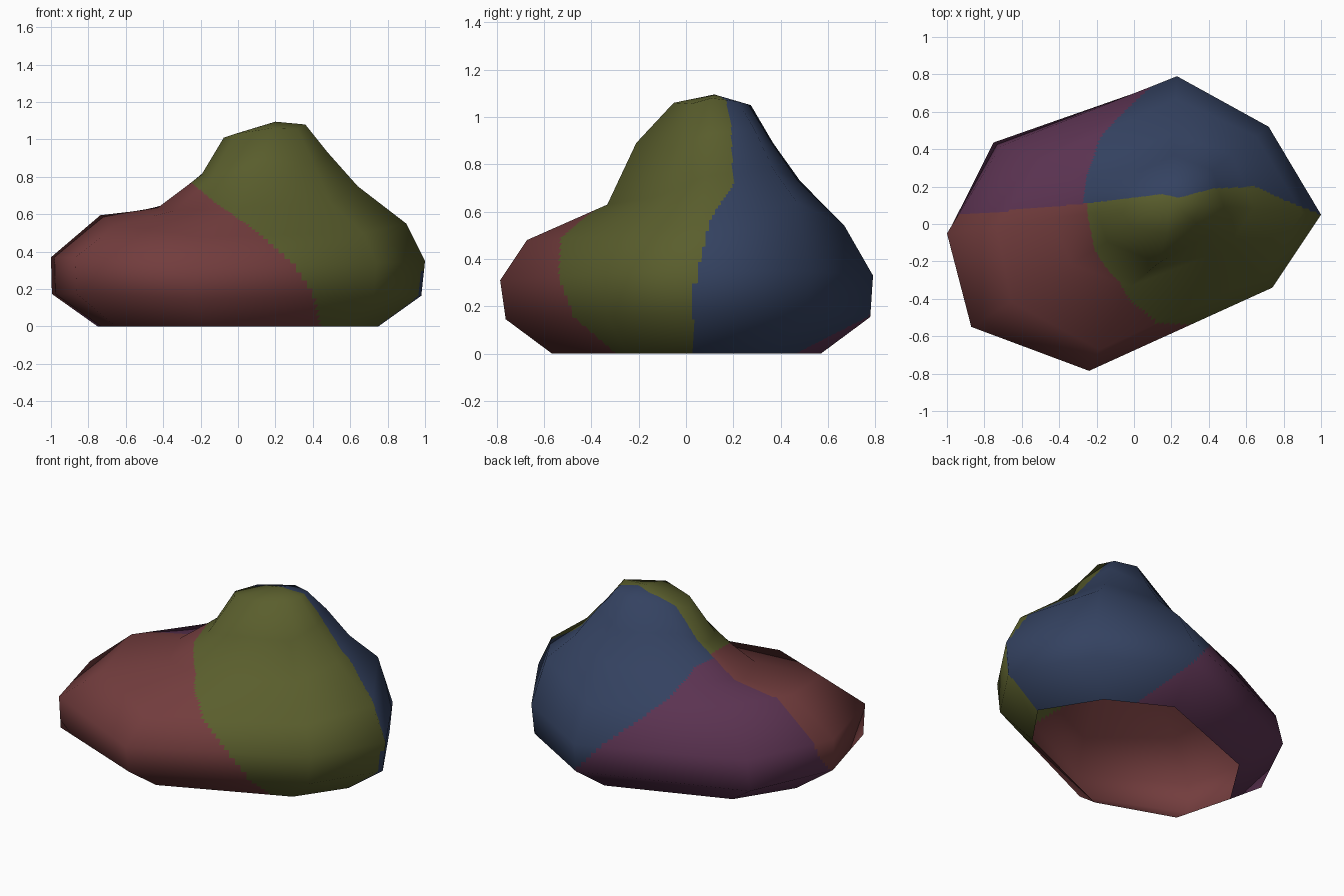
import bpy, bmesh
from mathutils import Vector

if "Cube" in bpy.data.objects:
    bpy.data.objects.remove(bpy.data.objects["Cube"])

PEAK = Vector((0.2, 0.12, 1.095))

# Eight columns round the rock: widest point (x, y, z), flare of the ring below
# it, then the climb to the peak as (share of the way out, height[, x shift])
COLUMNS = [
    ((1.00, 0.05, 0.35), 0.98, [(0.875, 0.55), (0.55, 0.75), (0.35, 0.93), (0.20, 1.08)]),
    ((0.72, 0.52, 0.35), 0.98, [(0.87, 0.64), (0.62, 0.78), (0.42, 0.95), (0.25, 1.065)]),
    ((0.23, 0.79, 0.33), 0.985, [(0.82, 0.54), (0.54, 0.73), (0.37, 0.89), (0.23, 1.05)]),
    ((-0.715, 0.415, 0.34), 1.05, [(0.75, 0.59), (0.57, 0.68), (0.33, 0.90), (0.20, 1.04)]),
    ((-1.00, -0.05, 0.37), 0.995, [(0.78, 0.595), (0.53, 0.63), (0.33, 0.81), (0.23, 1.01)]),
    ((-0.87, -0.55, 0.37), 0.99, [(0.80, 0.54), (0.50, 0.62), (0.32, 0.80), (0.20, 1.03)]),
    ((-0.24, -0.785, 0.31), 0.97, [(0.875, 0.48), (0.50, 0.63), (0.365, 0.89, 0.09), (0.19, 1.06, 0.06)]),
    ((0.74, -0.34, 0.34), 0.98, [(0.87, 0.50), (0.55, 0.66), (0.38, 0.87), (0.22, 1.055)]),
]

# Borders between the colour patches
BACK_BORDER = [(-1, 0.04), (-0.25, 0.11), (0.15, 0.16), (0.24, 0.14),
               (0.42, 0.19), (0.65, 0.2), (0.8, 0.13), (1, 0.05)]     # x -> y
FRONT_BORDER = [(0, 0.44), (0.18, 0.40), (0.33, 0.30), (0.51, 0.10),
                (0.66, -0.12), (0.77, -0.25), (0.82, -1)]             # z -> x
REAR_BORDER = [(0, 0.37), (0.17, 0.23), (0.35, 0.07), (0.5, -0.09),
               (0.6, -0.19), (0.75, -0.25), (0.8, -1)]                # z -> x


def along(points, t):
    """Piecewise linear lookup."""
    if t <= points[0][0]:
        return points[0][1]
    for (a, u), (b, v) in zip(points, points[1:]):
        if t <= b:
            return u + (v - u) * (t - a) / (b - a)
    return points[-1][1]


def patch(p):
    """Material index for a point on the rock."""
    border = along(BACK_BORDER, p.x)
    if p.z < 0.3:  # the border bends under the widest ring
        border = 0.03 if p.x > 0 else border - 0.18 * (0.3 - p.z) / 0.3
    if p.y > border:
        return 3 if p.x < along(REAR_BORDER, p.z) else 2
    return 0 if p.x < along(FRONT_BORDER, p.z) else 1


def column_points(wide, flare, climb):
    x, y, z = wide
    pts = [(x * 0.75, y * 0.72, 0), (x * flare, y * flare, z * 0.47), wide]
    for t, h, *shift in climb:
        pts.append((PEAK.x + (x - PEAK.x) * t + sum(shift),
                    PEAK.y + (y - PEAK.y) * t, h))
    return pts


# Rock shell, open underneath
bm = bmesh.new()
cols = [[bm.verts.new(p) for p in column_points(*c)] for c in COLUMNS]
top = bm.verts.new(PEAK)
for i, a in enumerate(cols):
    b = cols[(i + 1) % len(cols)]
    for r in range(len(a) - 1):
        bm.faces.new((a[r], b[r], b[r + 1], a[r + 1]))
    bm.faces.new((a[-1], b[-1], top))
bm.normal_update()

# Keep the smooth normals of the coarse shape while cutting it finely
soft = bm.verts.layers.float_vector.new("soft")
for v in bm.verts:
    v[soft] = v.normal
bmesh.ops.subdivide_edges(bm, edges=bm.edges[:], cuts=31, use_grid_fill=True)
bm.normal_update()
normals = []
for v in bm.verts:
    n = Vector(v[soft])
    normals.append(n.normalized() if n.length > 0.1 else v.normal.copy())
bm.verts.layers.float_vector.remove(soft)

# Colour patches by position
for f in bm.faces:
    f.smooth = True
    f.material_index = patch(f.calc_center_median())

mesh = bpy.data.meshes.new("rock")
bm.to_mesh(mesh)
bm.free()
mesh.normals_split_custom_set_from_vertices(normals)
for name, rgb in [("dull red", (0.170, 0.046, 0.047)),
                  ("olive green", (0.102, 0.112, 0.026)),
                  ("slate blue", (0.034, 0.054, 0.118)),
                  ("plum purple", (0.105, 0.033, 0.083))]:
    mat = bpy.data.materials.new(name)
    mat.diffuse_color = (*rgb, 1)
    mat.use_nodes = True
    mat.node_tree.nodes["Principled BSDF"].inputs["Base Color"].default_value = mat.diffuse_color
    mesh.materials.append(mat)
rock = bpy.data.objects.new("rock", mesh)
bpy.context.collection.objects.link(rock)
